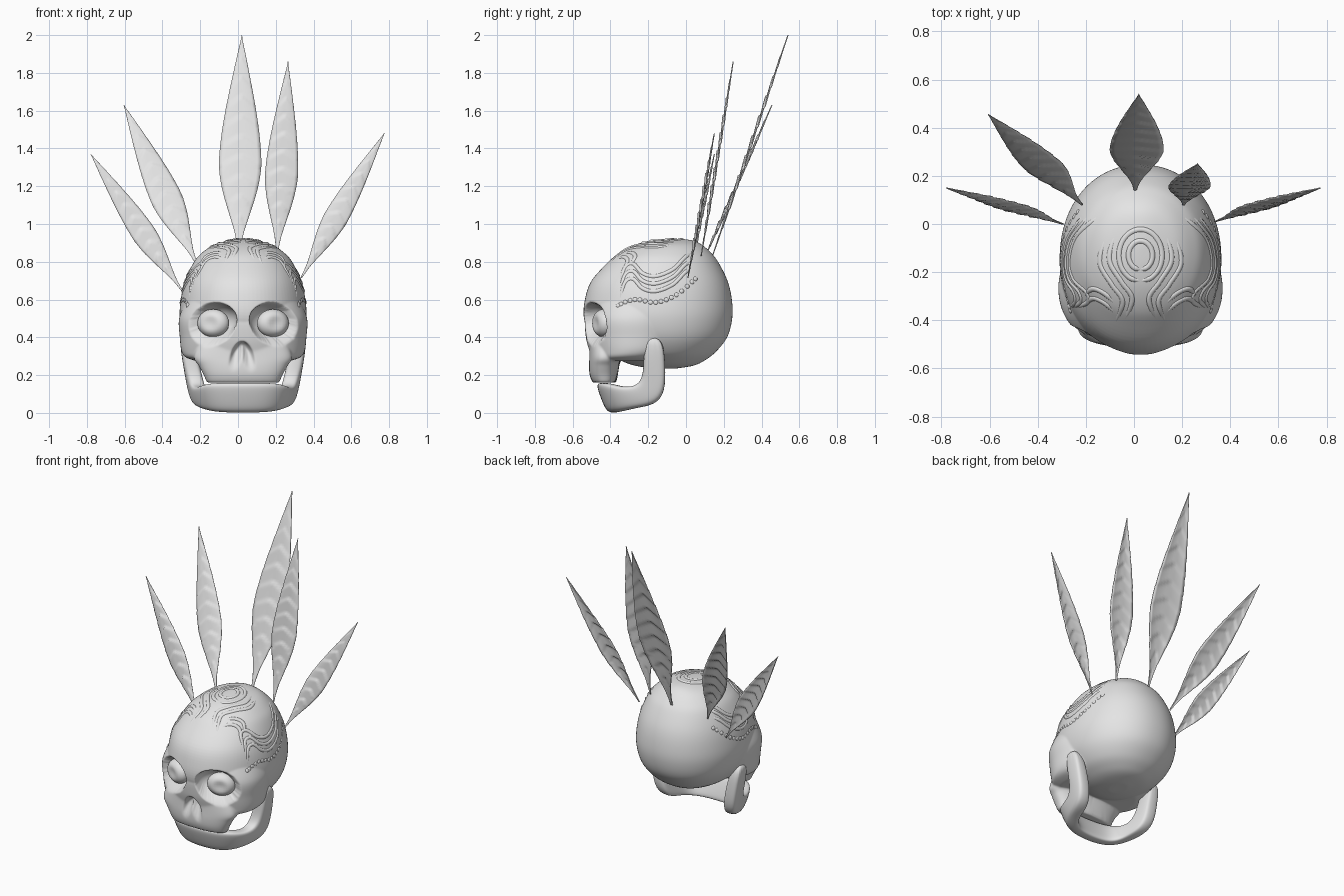
import bpy, bmesh, math
from mathutils import Vector, Matrix
from mathutils.bvhtree import BVHTree

if "Cube" in bpy.data.objects:
    bpy.data.objects.remove(bpy.data.objects["Cube"])

CX = 0.027  # mirror plane of the skull
grey = bpy.data.materials.new("bone_grey")
grey.diffuse_color = (0.78, 0.78, 0.78, 1)
grey.use_nodes = True
grey.node_tree.nodes["Principled BSDF"].inputs["Base Color"].default_value = grey.diffuse_color


def finish(name, bm):
    bmesh.ops.recalc_face_normals(bm, faces=bm.faces[:])
    me = bpy.data.meshes.new(name)
    bm.to_mesh(me)
    bm.free()
    me.materials.append(grey)
    me.shade_smooth()
    ob = bpy.data.objects.new(name, me)
    bpy.context.collection.objects.link(ob)
    return ob


def bake(ob):
    """Replace an object's data with its evaluated mesh."""
    deps = bpy.context.evaluated_depsgraph_get()
    me = bpy.data.meshes.new_from_object(ob.evaluated_get(deps))
    me.materials.clear()
    me.materials.append(grey)
    me.shade_smooth()
    name = ob.name
    bpy.data.objects.remove(ob)
    new = bpy.data.objects.new(name, me)
    bpy.context.collection.objects.link(new)
    return new


def spline(pts, n):
    """Catmull-Rom samples through tuples, n steps per span."""
    out = []
    for i in range(len(pts) - 1):
        a, b, c, d = (pts[max(0, min(len(pts) - 1, i + k))] for k in (-1, 0, 1, 2))
        for s in range(n):
            t = s / n
            out.append(tuple(q + .5 * t * (r - p + t * (2*p - 5*q + 4*r - e + t * (3*(q - r) + e - p)))
                             for p, q, r, e in zip(a, b, c, d)))
    return out + [tuple(pts[-1])]


def spow(v, e):
    return math.copysign(abs(v) ** e, v)


def add_loft(bm, rings):
    rows = [[bm.verts.new(p) for p in r] for r in rings]
    n = len(rows[0])
    for a, b in zip(rows, rows[1:]):
        for i in range(n):
            bm.faces.new((a[i], a[(i + 1) % n], b[(i + 1) % n], b[i]))
    bm.faces.new(rows[0])
    bm.faces.new(rows[-1])


def head_rings(rows, power, steps=6, n=96):
    """Rows are (z, half width, front y, back y)."""
    rings = []
    for z, w, f, b in spline(rows, steps):
        ring = []
        for i in range(n):
            a = 2 * math.pi * i / n
            ring.append((CX + w * spow(math.cos(a), 2 / power),
                         (f + b) / 2 + (b - f) / 2 * spow(math.sin(a), 2 / power), z))
        rings.append(ring)
    return rings


def placed(loc, rad, rot=None):
    return Matrix.Translation(loc) @ (rot or Matrix()) @ Matrix.Diagonal((*rad, 1))


def ellipsoid(bm, m, seg=32):
    return bmesh.ops.create_uvsphere(bm, u_segments=seg, v_segments=seg // 2, radius=1, matrix=m)["verts"]


# Guide volumes: cranium, cheeks and upper jaw
bm = bmesh.new()
add_loft(bm, head_rings([
    (.922, .02, -.10, -.03), (.912, .08, -.19, .04), (.89, .155, -.27, .085), (.85, .215, -.35, .13),
    (.80, .26, -.41, .17), (.70, .307, -.50, .22), (.60, .33, -.535, .243), (.50, .335, -.54, .245),
    (.40, .31, -.50, .218), (.32, .255, -.42, .155), (.275, .19, -.34, .095), (.25, .13, -.27, .04),
    (.235, .05, -.18, -.05)], 2.12))
add_loft(bm, head_rings([
    (.60, .30, -.51, 0), (.50, .339, -.535, 0), (.40, .335, -.53, 0), (.33, .327, -.515, -.03),
    (.295, .305, -.508, -.08), (.275, .25, -.50, -.12)], 2.15))
add_loft(bm, head_rings([
    (.40, .22, -.51, -.34), (.30, .26, -.512, -.345), (.25, .235, -.514, -.355), (.20, .208, -.510, -.36),
    (.16, .192, -.495, -.365)], 2.5))
guide = BVHTree.FromBMesh(bm)
bm.free()

# Eye sockets and nose opening, as ellipsoids to hollow out
hollows = []
for s in (-1, 1):
    turn = Matrix.Rotation(s * math.radians(22), 4, 'Z') @ Matrix.Rotation(s * math.radians(12), 4, 'Y')
    hollows.append(placed((CX + s * .152, -.50, .485), (.122, .11, .092), turn).inverted())
    hollows.append(placed((CX - .005 + s * .027, -.53, .325), (.026, .055, .06),
                          Matrix.Rotation(-s * math.radians(28), 4, 'Y')).inverted())

# Skull: a fine sphere wrapped onto the guides, then hollowed along its own rays
core = Vector((CX, -.345, .54))
bm = bmesh.new()
bmesh.ops.create_icosphere(bm, subdivisions=7, radius=1)
for v in bm.verts:
    d = v.co.normalized()
    # farthest surface; nearby rays cover the rare miss on a shared edge
    for k in range(4):
        e = (d + Vector((.0007, .0011, -.0009)) * k).normalized()
        hit = guide.ray_cast(core + e * 2, -e)[0]
        if hit and (hit - core).dot(e) > .1:
            break
    r = (hit - core).length
    for inv in hollows:
        o, k = inv @ core, inv.to_3x3() @ d
        a, b, c = k.dot(k), o.dot(k), o.dot(o) - 1
        disc = b * b - a * c
        if disc > 0:
            near, far = (-b - disc ** .5) / a, (-b + disc ** .5) / a
            if 0 < near < r < far + .05:
                r = near
    v.co = core + d * r
skull = finish("skull", bm)
sm = skull.modifiers.new("soften", 'SMOOTH')
sm.factor = .5
sm.iterations = 6
skull = bake(skull)

# Eyes with a shallow dent in front
for s, side in ((-1, "left"), (1, "right")):
    bm = bmesh.new()
    for v in ellipsoid(bm, placed((0, 0, 0), (.088, .055, .074))):
        r = math.hypot(v.co.x / .06, v.co.z / .05)
        if v.co.y < 0 and r < 1:
            v.co.y += .016 * (1 - r * r) ** 2
    eye = finish(side + "_eye", bm)
    eye.location = (CX + s * .158, -.437, .475)
    eye.rotation_euler = (0, 0, s * math.radians(22))

# Lower jaw: outer bottom point, outer top point, inward direction, thickness
half = [((0, -.425, .0), (0, -.485, .16), (0, 1), .085),
        ((.12, -.415, .002), (.13, -.475, .16), (-.2, 1), .085),
        ((.20, -.365, .01), (.22, -.43, .155), (-.6, .8), .085),
        ((.25, -.28, .026), (.262, -.34, .135), (-.9, .4), .085),
        ((.28, -.165, .042), (.285, -.258, .145), (-1, .1), .09),
        ((.298, -.108, .11), (.302, -.23, .20), (-1, 0), .09),
        ((.318, -.108, .25), (.32, -.225, .26), (-1, 0), .09),
        ((.342, -.12, .40), (.342, -.22, .415), (-1, 0), .07)]


def jaw_ring(sec, s):
    p, q, n, t = Vector(sec[0]), Vector(sec[1]), Vector((*sec[2], 0)).normalized(), sec[3]
    c, a, b = (p + q + n * t) / 2, (q - p) / 2, n * t / 2
    ring = []
    for i in range(16):
        ang = 2 * math.pi * i / 16
        v = c + a * spow(math.cos(ang), .55) + b * spow(math.sin(ang), .55)
        ring.append((CX + s * v.x, v.y, max(v.z, 0)))
    return ring


bm = bmesh.new()
add_loft(bm, [jaw_ring(h, -1) for h in reversed(half[1:])] + [jaw_ring(h, 1) for h in half])
jaw = finish("lower_jaw", bm)
jaw.modifiers.new("round", 'SUBSURF').levels = 2
bake(jaw)

# Raised carvings, projected onto the skull
bm = bmesh.new()
bm.from_mesh(skull.data)
tree = BVHTree.FromBMesh(bm)
bm.free()


def project(pt, axis):
    """Axis 0 drops (x, y) from above, axis +-1 casts (y, z) from a side."""
    if axis == 0:
        return tree.ray_cast(Vector((CX + pt[0], pt[1], 2)), Vector((0, 0, -1)))[:2]
    return tree.ray_cast(Vector((CX + axis * 2, *pt)), Vector((-axis, 0, 0)))[:2]


def carve(name, lines, radius):
    cu = bpy.data.curves.new(name, 'CURVE')
    cu.dimensions = '3D'
    cu.bevel_depth = radius
    cu.bevel_resolution = 3
    for axis, pts in lines:
        path = [h - n * radius * .62 for h, n in (project(p, axis) for p in spline(pts, 8)) if h]
        sp = cu.splines.new('POLY')
        sp.points.add(len(path) - 1)
        for i, (p, co) in enumerate(zip(sp.points, path)):
            p.co = (*co, 1)
            p.radius = .55 + .45 * min(1, i / 6, (len(path) - 1 - i) / 6)
    ob = bpy.data.objects.new(name, cu)
    bpy.context.collection.objects.link(ob)
    return bake(ob)


top = [(0, [(r * math.sin(a), -.13 - r * 1.2 * math.cos(a))  # rings on the crown
            for a in (2 * math.pi * i / 12 for i in range(13))]) for r in (.05, .09)]
for s in (-1, 1):  # flowing bands toward the forehead
    for k in (0, .04):
        top.append((0, [(s * (x + k), y - k * .3) for x, y in
                        ((.11, -.05), (.13, -.15), (.08, -.24), (.035, -.31), (.065, -.40))]))
        top.append((0, [(s * x, y - k) for x, y in ((.11, -.33), (.15, -.29), (.20, -.27), (.235, -.30))]))
carve("crown_carving", top, .014)

band = [(-.35, .60), (-.325, .69), (-.28, .71), (-.23, .66), (-.16, .645), (-.07, .68), (-.01, .74), (.03, .77)]
carve("side_carving", [(s, [(y, z + k) for y, z in band]) for s in (-1, 1) for k in (0, .04, .08)], .013)

# Row of small studs under each side band
bm = bmesh.new()
for s in (-1, 1):
    for y, z in spline([(-.36, .57), (-.27, .60), (-.16, .585), (-.05, .625), (.05, .71)], 4):
        hit, nor = project((y, z), s)
        if hit:
            ellipsoid(bm, placed(hit - nor * .003, (.014, .014, .007),
                                 nor.to_track_quat('Z', 'Y').to_matrix().to_4x4()), 10)
finish("side_studs", bm)

# Feathers: thin leaf blades with chevron ridges
OUTLINE = [(.05,), (.2,), (.52,), (.83,), (1.0,), (.96,), (.83,), (.65,), (.44,), (.22,), (0.01,)]


def feather(name, base, tip, width):
    base, tip = Vector(base), Vector(tip)
    axis = tip - base
    length = axis.length
    axis.normalize()
    across = (Vector((1, 0, 0)) - axis * axis.x).normalized()
    out = across.cross(axis)
    shape = spline(OUTLINE, 10)
    n, m = len(shape) - 1, 10
    bm = bmesh.new()
    grid = []
    for i, (w,) in enumerate(shape):
        row = []
        for j in range(m + 1):
            u = j / m * 2 - 1
            ridge = (i / n * 11 + abs(u) * .6) % 1
            lift = (.009 * ridge * (1 - abs(u) * .5) - .008 * u * u) * min(1, w * 1.5)
            row.append(bm.verts.new(base + axis * length * i / n + across * u * w * width / 2 + out * lift))
        grid.append(row)
    for a, b in zip(grid, grid[1:]):
        for j in range(m):
            bm.faces.new((a[j], a[j + 1], b[j + 1], b[j]))
    so = finish(name, bm).modifiers.new("thickness", 'SOLIDIFY')
    so.thickness = .005
    so.offset = 0


feather("feather_far_left", (-.295, .0, .645), (-.78, .15, 1.37), .125)
feather("feather_left", (-.215, .08, .78), (-.605, .455, 1.63), .165)
feather("feather_middle", (.005, .14, .83), (.02, .54, 2.0), .222)
feather("feather_right", (.205, .08, .83), (.265, .25, 1.86), .172)
feather("feather_far_right", (.335, .01, .715), (.775, .15, 1.48), .125)
